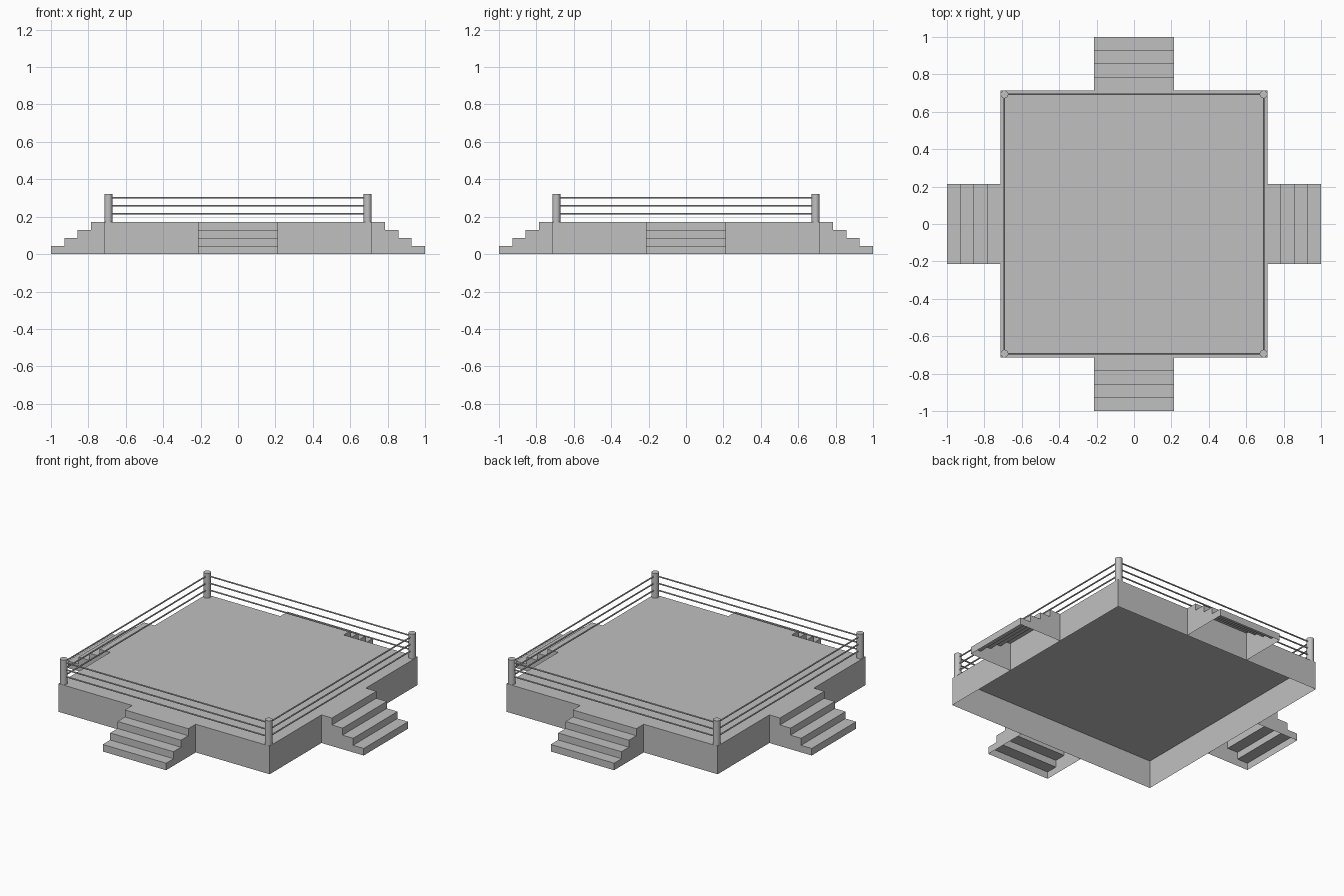
import bpy, bmesh, math
from mathutils import Matrix, Vector

if "Cube" in bpy.data.objects:
    bpy.data.objects.remove(bpy.data.objects["Cube"])

U = 1 / 14              # one tread depth
HALF = 10 * U           # platform half width
TOP = 0.172             # platform height
STEP_HALF = 3 * U       # stair half width
POST_R = 0.0215
POST_C = HALF - POST_R  # post centre offset
POST_TOP = 0.322

grey = bpy.data.materials.new("light grey")
grey.diffuse_color = (0.53, 0.53, 0.53, 1)
grey.use_nodes = True
grey.node_tree.nodes["Principled BSDF"].inputs["Base Color"].default_value = grey.diffuse_color


def finish(name, bm):
    mesh = bpy.data.meshes.new(name)
    bm.to_mesh(mesh)
    bm.free()
    mesh.materials.append(grey)
    obj = bpy.data.objects.new(name, mesh)
    bpy.context.collection.objects.link(obj)
    return obj


def smooth(obj):
    bpy.ops.object.select_all(action='DESELECT')
    obj.select_set(True)
    bpy.context.view_layer.objects.active = obj
    bpy.ops.object.shade_smooth_by_angle(angle=math.radians(50))


def rod(name, a, b, radius, sides):
    a, b = Vector(a), Vector(b)
    d = b - a
    m = Matrix.Translation((a + b) / 2) @ d.to_track_quat('Z', 'Y').to_matrix().to_4x4()
    bm = bmesh.new()
    bmesh.ops.create_cone(bm, cap_ends=True, segments=sides, radius1=radius,
                          radius2=radius, depth=d.length, matrix=m)
    obj = finish(name, bm)
    smooth(obj)
    return obj


# Platform: a hollow box, open underneath
bm = bmesh.new()
bmesh.ops.create_cube(bm, size=1, matrix=Matrix.Translation((0, 0, TOP / 2))
                      @ Matrix.Diagonal((2 * HALF, 2 * HALF, TOP, 1)))
bm.normal_update()
bmesh.ops.delete(bm, geom=[f for f in bm.faces if f.normal.z < -0.5], context='FACES_ONLY')
finish("platform", bm)


# Stairs: four treads as a shell, open underneath and against the platform
def stairs(name, angle):
    rise = TOP / 4
    line = [(HALF, TOP)]
    for i in range(4):
        y = HALF + (i + 1) * U
        line += [(y, TOP - i * rise), (y, TOP - (i + 1) * rise)]
    bm = bmesh.new()
    left = [bm.verts.new((-STEP_HALF, -y, z)) for y, z in line]
    right = [bm.verts.new((STEP_HALF, -y, z)) for y, z in line]
    for i in range(len(line) - 1):
        bm.faces.new((left[i], left[i + 1], right[i + 1], right[i]))
    # stepped side panels, one column under each tread
    for x, flip in ((-STEP_HALF, False), (STEP_HALF, True)):
        side = [bm.verts.new((x, -y, z)) for y, z in [(HALF, 0)] + line]
        bm.faces.new(side[::-1] if flip else side)
    bmesh.ops.remove_doubles(bm, verts=bm.verts, dist=1e-5)
    bmesh.ops.recalc_face_normals(bm, faces=bm.faces)
    bm.normal_update()
    if sum(f.normal.z for f in bm.faces) < 0:
        bmesh.ops.reverse_faces(bm, faces=bm.faces)
    bmesh.ops.rotate(bm, verts=bm.verts, cent=(0, 0, 0),
                     matrix=Matrix.Rotation(angle, 3, 'Z'))
    finish(name, bm)


corners = [(-POST_C, -POST_C), (POST_C, -POST_C), (POST_C, POST_C), (-POST_C, POST_C)]
for k, side in enumerate(("front", "right", "back", "left")):
    stairs(side + "_stairs", k * math.pi / 2)
    a, b = corners[k], corners[(k + 1) % 4]
    # Corner post
    rod(f"corner_post_{k + 1}", (*a, TOP), (*a, POST_TOP), POST_R, 12)
    # Three ropes along this side
    for n, z in enumerate((0.216, 0.258, 0.301)):
        rod(f"{side}_rope_{n + 1}", (*a, z), (*b, z), 0.0043, 8)
